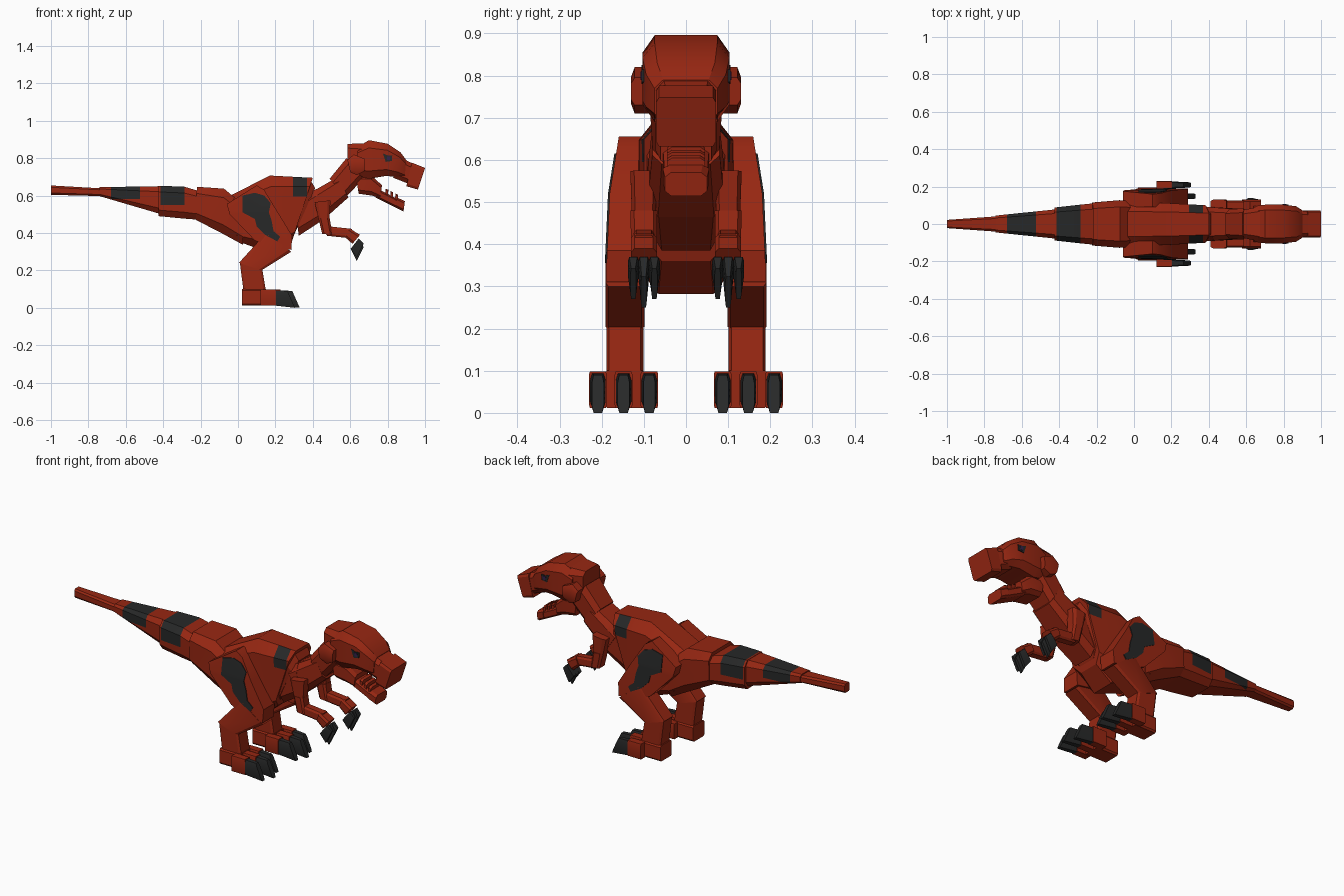
import bpy, bmesh, math
from mathutils import Vector


def material(name, rgb):
    m = bpy.data.materials.new(name)
    m.diffuse_color = (*rgb, 1)
    return m


RED = material("brick_red", (0.31, 0.02, 0.006))
DARK = material("charcoal", (0.02, 0.021, 0.021))
EYE = material("dark_violet", (0.035, 0.015, 0.07))


def finish(bm, name, mats):
    bmesh.ops.recalc_face_normals(bm, faces=bm.faces)
    me = bpy.data.meshes.new(name)
    bm.to_mesh(me)
    bm.free()
    for m in mats:
        me.materials.append(m)
    me.shade_smooth()
    me.set_sharp_from_angle(angle=math.radians(28))
    ob = bpy.data.objects.new(name, me)
    bpy.context.collection.objects.link(ob)
    return ob


def cut(bm, co, no):
    bmesh.ops.bisect_plane(bm, geom=bm.verts[:] + bm.edges[:] + bm.faces[:],
                           plane_co=co, plane_no=no, dist=1e-5)


# Loft of chamfered sections: each is (upper xz, lower xz, half width)
def loft(name, sections, y=0.0, mat=RED, inset=0.72, edge=0.2, patches=()):
    bm = bmesh.new()
    ring = [(-inset, 0), (inset, 0), (1, edge), (1, 1 - edge),
            (inset, 1), (-inset, 1), (-1, 1 - edge), (-1, edge)]
    rings = []
    for a, b, w in sections:
        rings.append([bm.verts.new((a[0] + (b[0] - a[0]) * t, y + w * u,
                                    a[1] + (b[1] - a[1]) * t)) for u, t in ring])
    for r, q in zip(rings, rings[1:]):
        for i in range(8):
            j = (i + 1) % 8
            bm.faces.new((r[i], r[j], q[j], q[i]))
    bm.faces.new(rings[0])
    bm.faces.new(rings[-1])
    # painted areas: (x from, x to, lowest z, smallest |y|)
    for x0, x1, z0, y0 in patches:
        cut(bm, (x0, 0, 0), (1, 0, 0))
        cut(bm, (x1, 0, 0), (1, 0, 0))
        cut(bm, (0, 0, z0), (0, 0, 1))
        for f in bm.faces:
            c = f.calc_center_median()
            if x0 < c.x < x1 and c.z > z0 and abs(c.y) >= y0:
                f.material_index = 1
    return finish(bm, name, [mat, DARK])


# Side-on plate whose inner and outer y follow functions of z
def plate(name, pts, inner, outer, side, mat=RED, levels=()):
    bm = bmesh.new()
    lo = [bm.verts.new((x, 0, z)) for x, z in pts]
    hi = [bm.verts.new((x, 1, z)) for x, z in pts]
    bm.faces.new(lo)
    bm.faces.new(hi)
    for i in range(len(pts)):
        j = (i + 1) % len(pts)
        bm.faces.new((lo[i], lo[j], hi[j], hi[i]))
    for z in levels:
        cut(bm, (0, 0, z), (0, 0, 1))
    for v in bm.verts:
        v.co.y = side * (outer(v.co.z) if v.co.y > 0.5 else inner(v.co.z))
    return finish(bm, name, [mat])


# Tail
loft("tail_tip", [((-1, .654), (-1, .604), .022), ((-.72, .638), (-.72, .597), .042)])
loft("tail_middle", [((-.74, .645), (-.74, .597), .045), ((-.42, .65), (-.42, .503), .078)],
     patches=[(-.68, -.525, .582, 0)])
loft("tail_base", [((-.425, .652), (-.425, .49), .088), ((-.29, .648), (-.29, .477), .103),
                   ((-.2, .622), (-.2, .47), .112)], patches=[(-.415, -.285, .55, 0)])
loft("tail_root", [((-.22, .647), (-.225, .47), .115), ((-.075, .637), (-.08, .395), .127),
                   ((.03, .55), (.026, .337), .12)])

# Torso
loft("body", [((-.06, .59), (0, .355), .115), ((.17, .707), (.2, .282), .112),
              ((.40, .695), (.29, .36), .1)], inset=.58, edge=.14,
     patches=[(.295, .37, .595, .064)])
loft("body_front", [((.38, .695), (.27, .36), .098), ((.413, .64), (.30, .39), .085)], inset=.6)
loft("chest", [((.30, .585), (.325, .385), .08), ((.42, .635), (.447, .465), .09)])
loft("neck_lower", [((.36, .60), (.45, .465), .092), ((.535, .70), (.59, .59), .08)])
loft("neck_upper", [((.49, .69), (.575, .59), .078), ((.58, .80), (.67, .69), .085)])

# Head
loft("head_crest", [((.585, .876), (.585, .765), .075), ((.68, .88), (.68, .72), .095)])
loft("skull", [((.64, .86), (.64, .705), .095), ((.70, .896), (.70, .69), .103),
               ((.80, .877), (.79, .705), .103), ((.87, .83), (.85, .70), .095),
               ((.90, .79), (.89, .69), .075)])
loft("muzzle", [((.85, .81), (.83, .695), .078), ((.95, .765), (.92, .66), .066)])
loft("snout_tip", [((.93, .776), (.90, .65), .071), ((1, .748), (.962, .632), .071)], inset=.9, edge=.1)

# Lower jaw with ridge teeth
loft("jaw_back", [((.63, .71), (.645, .61), .068), ((.71, .71), (.715, .60), .072),
                  ((.77, .655), (.76, .585), .06)])
loft("jaw_front", [((.74, .64), (.735, .59), .055), ((.875, .57), (.865, .525), .05)])
loft("jaw_tip", [((.85, .59), (.845, .535), .055), ((.892, .57), (.885, .515), .05)])
for i in range(3):
    x, z = .79 + .026 * i, .637 - .013 * i
    loft(f"jaw_tooth_{i}", [((x, z), (x - .003, z - .04), .045),
                            ((x + .014, z - .006), (x + .011, z - .045), .045)])

THIGH = [(-.06, .555), (.10, .655), (.14, .63), (.29, .385), (.285, .31),
         (.16, .33), (.09, .36), (-.045, .50)]
SPOT = [(.025, .60), (.09, .615), (.14, .60), (.175, .56), (.165, .51), (.18, .465),
        (.19, .41), (.225, .38), (.21, .355), (.145, .39), (.10, .435), (.09, .475), (.025, .51)]


def thigh_y(z):
    if z > .52:
        return .181 - (z - .52) * .16
    return .181 + (.52 - z) * .045


for side, word in ((-1, "right"), (1, "left")):
    # Leg
    plate(f"{word}_thigh", THIGH, lambda z: .09, thigh_y, side, levels=[.52])
    plate(f"{word}_thigh_spot", SPOT, lambda z: thigh_y(z) - .003,
          lambda z: thigh_y(z) + .004, side, DARK, [.52])
    y = .145 * side
    loft(f"{word}_shin", [((.15, .40), (.285, .30), .046), ((.005, .24), (.125, .20), .046)],
         y, inset=.85, edge=.1)
    loft(f"{word}_ankle", [((.01, .242), (.13, .205), .044), ((.03, .085), (.15, .085), .044)],
         y, inset=.85, edge=.1)
    loft(f"{word}_foot", [((.022, .10), (.022, .012), .05), ((.15, .10), (.15, .012), .05)],
         y, inset=.85, edge=.1)
    for i in (-1, 0, 1):
        ty = .148 * side + i * .061
        s = .0 if i == 0 else -.025
        loft(f"{word}_toe_{i + 2}", [((.12, .098), (.12, .012), .021),
                                     ((.228 + s, .098), (.228 + s, .012), .021)], ty, inset=.9, edge=.08)
        loft(f"{word}_toe_claw_{i + 2}", [((.22 + s, .094), (.22 + s, .012), .019),
                                          ((.29 + s, .09), (.33 + s, 0), .014)], ty, mat=DARK)
    # Arm
    y = .1 * side
    loft(f"{word}_shoulder", [((.41, .565), (.495, .575), .032), ((.435, .455), (.487, .455), .028)], y)
    loft(f"{word}_elbow", [((.43, .48), (.49, .48), .032), ((.45, .395), (.505, .39), .03)], y)
    loft(f"{word}_forearm", [((.47, .437), (.475, .385), .025), ((.61, .422), (.60, .372), .025)], y)
    loft(f"{word}_hand", [((.595, .425), (.575, .375), .031), ((.652, .39), (.612, .342), .031)], y)
    for i in (-1, 0, 1):
        d = -.012 if i == 0 else .008
        loft(f"{word}_finger_claw_{i + 2}",
             [((.645, .37), (.602, .315), .013), ((.672, .335 + d), (.635, .262 + d), .007)],
             y + i * .025, mat=DARK)
    # Cheek hinge and eye
    loft(f"{word}_cheek", [((.585, .79), (.60, .725), .03), ((.62, .82), (.635, .71), .03),
                           ((.68, .795), (.675, .73), .03)], y)
    plate(f"{word}_eye_patch", [(.775, .825), (.80, .815), (.825, .815), (.822, .785), (.79, .78)],
          lambda z: .097, lambda z: .1055, side, DARK)
    plate(f"{word}_eye", [(.795, .81), (.815, .81), (.812, .79), (.798, .79)],
          lambda z: .1, lambda z: .1075, side, EYE)
